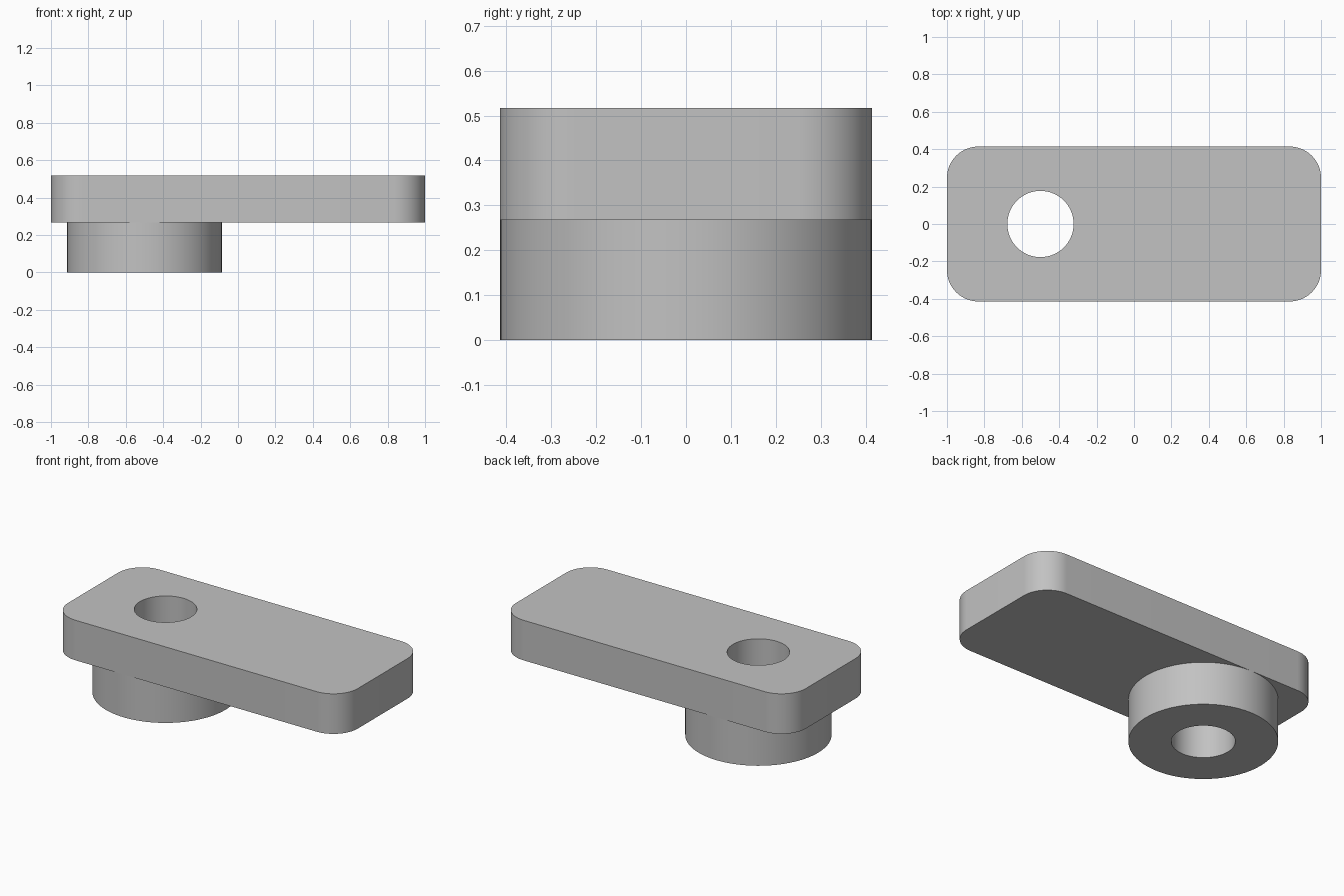
import bpy
import bmesh
from math import cos, sin, pi, radians
from mathutils import Vector

cube = bpy.data.objects.get("Cube")
if cube:
    bpy.data.objects.remove(cube, do_unlink=True)

HALF_LENGTH, HALF_WIDTH = 1.0, 0.414
CORNER_RADIUS = 0.168
BOSS_X, HOLE_RADIUS = -0.5, 0.177
BOSS_TOP, PLATE_TOP = 0.267, 0.517

grey = bpy.data.materials.new("plain grey")
grey.use_nodes = True
colour = (0.54, 0.54, 0.54, 1)
grey.diffuse_color = colour
grey.node_tree.nodes["Principled BSDF"].inputs["Base Color"].default_value = colour


def arc(cx, cy, radius, start, sweep, steps):
    return [(cx + radius * cos(start + sweep * i / steps),
             cy + radius * sin(start + sweep * i / steps)) for i in range(steps + 1)]


def circle(cx, radius, steps=96):
    return arc(cx, 0, radius, 0, 2 * pi, steps)[:-1]


def rounded_rectangle(half_x, half_y, radius):
    points = []
    for i, (sx, sy) in enumerate([(1, 1), (-1, 1), (-1, -1), (1, -1)]):
        points += arc(sx * (half_x - radius), sy * (half_y - radius),
                      radius, i * pi / 2, pi / 2, 20)
    return points


def pierced_prism(name, outline, hole, bottom, top):
    """Fill between the outline and the hole, then extrude upwards."""
    bm = bmesh.new()
    edges = []
    for loop in (outline, hole):
        verts = [bm.verts.new((x, y, bottom)) for x, y in loop]
        edges += [bm.edges.new((verts[i - 1], verts[i])) for i in range(len(verts))]
    bmesh.ops.triangle_fill(bm, use_beauty=True, edges=edges, normal=Vector((0, 0, 1)))
    raised = bmesh.ops.extrude_face_region(bm, geom=bm.faces[:], use_keep_orig=True)
    bmesh.ops.translate(bm, vec=(0, 0, top - bottom),
                        verts=[g for g in raised["geom"] if isinstance(g, bmesh.types.BMVert)])
    bmesh.ops.recalc_face_normals(bm, faces=bm.faces[:])
    mesh = bpy.data.meshes.new(name)
    bm.to_mesh(mesh)
    bm.free()
    mesh.materials.append(grey)
    obj = bpy.data.objects.new(name, mesh)
    bpy.context.collection.objects.link(obj)
    bpy.ops.object.select_all(action="DESELECT")
    obj.select_set(True)
    bpy.context.view_layer.objects.active = obj
    bpy.ops.object.shade_smooth_by_angle(angle=radians(30))
    return obj


hole = circle(BOSS_X, HOLE_RADIUS)

# Flat arm with rounded corners
pierced_prism("arm_plate", rounded_rectangle(HALF_LENGTH, HALF_WIDTH, CORNER_RADIUS),
              hole, BOSS_TOP, PLATE_TOP)

# Round boss under the pierced end
pierced_prism("round_boss", circle(BOSS_X, HALF_WIDTH), hole, 0, BOSS_TOP)
